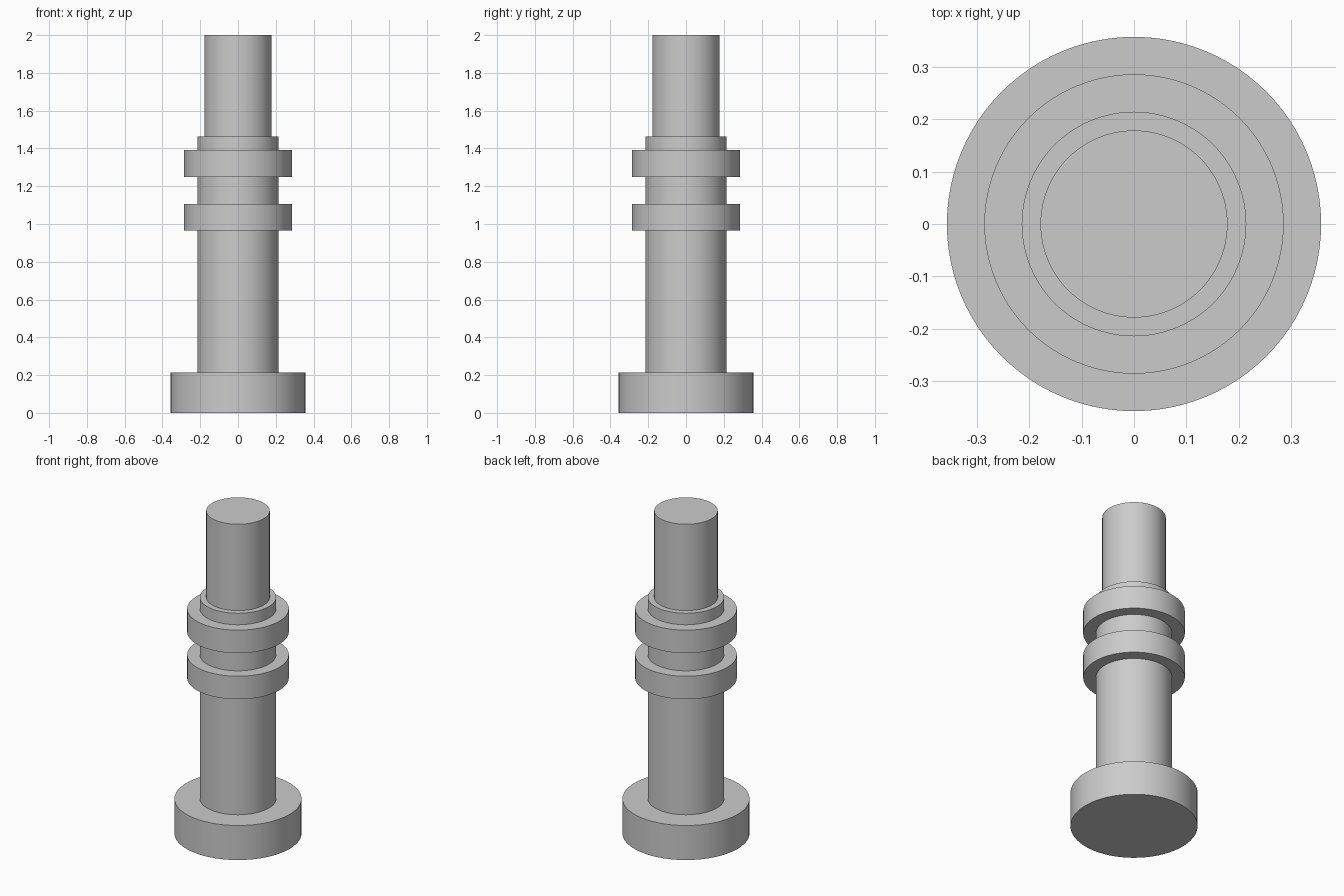
import bpy, bmesh, math

if "Cube" in bpy.data.objects:
    bpy.data.objects.remove(bpy.data.objects["Cube"])

U = 1 / 28   # every dimension is a whole multiple of this unit
SEG = 96

grey = bpy.data.materials.new("light grey")
grey.diffuse_color = (0.6, 0.6, 0.6, 1)
grey.use_nodes = True
grey.node_tree.nodes["Principled BSDF"].inputs["Base Color"].default_value = grey.diffuse_color

# Stepped outline (radius, height): foot, shaft, two collars, shoulder, pin
profile = [(10, 0), (10, 6), (6, 6), (6, 27), (8, 27), (8, 31), (6, 31),
           (6, 35), (8, 35), (8, 39), (6, 39), (6, 41), (5, 41), (5, 56)]

# Turn the outline around the vertical axis
bm = bmesh.new()
rings = []
for r, z in profile:
    rings.append([bm.verts.new((r * U * math.cos(2 * math.pi * i / SEG),
                                r * U * math.sin(2 * math.pi * i / SEG),
                                z * U)) for i in range(SEG)])
for low, high in zip(rings, rings[1:]):
    for i in range(SEG):
        j = (i + 1) % SEG
        bm.faces.new((low[i], low[j], high[j], high[i]))

# Flat end caps
bm.faces.new(rings[0][::-1])
bm.faces.new(rings[-1])

mesh = bpy.data.meshes.new("stepped_shaft")
bm.to_mesh(mesh)
bm.free()
mesh.materials.append(grey)
shaft = bpy.data.objects.new("stepped_shaft", mesh)
bpy.context.collection.objects.link(shaft)

# Round sides smooth, step edges sharp
bpy.context.view_layer.objects.active = shaft
shaft.select_set(True)
bpy.ops.object.shade_smooth_by_angle(angle=math.radians(30))
